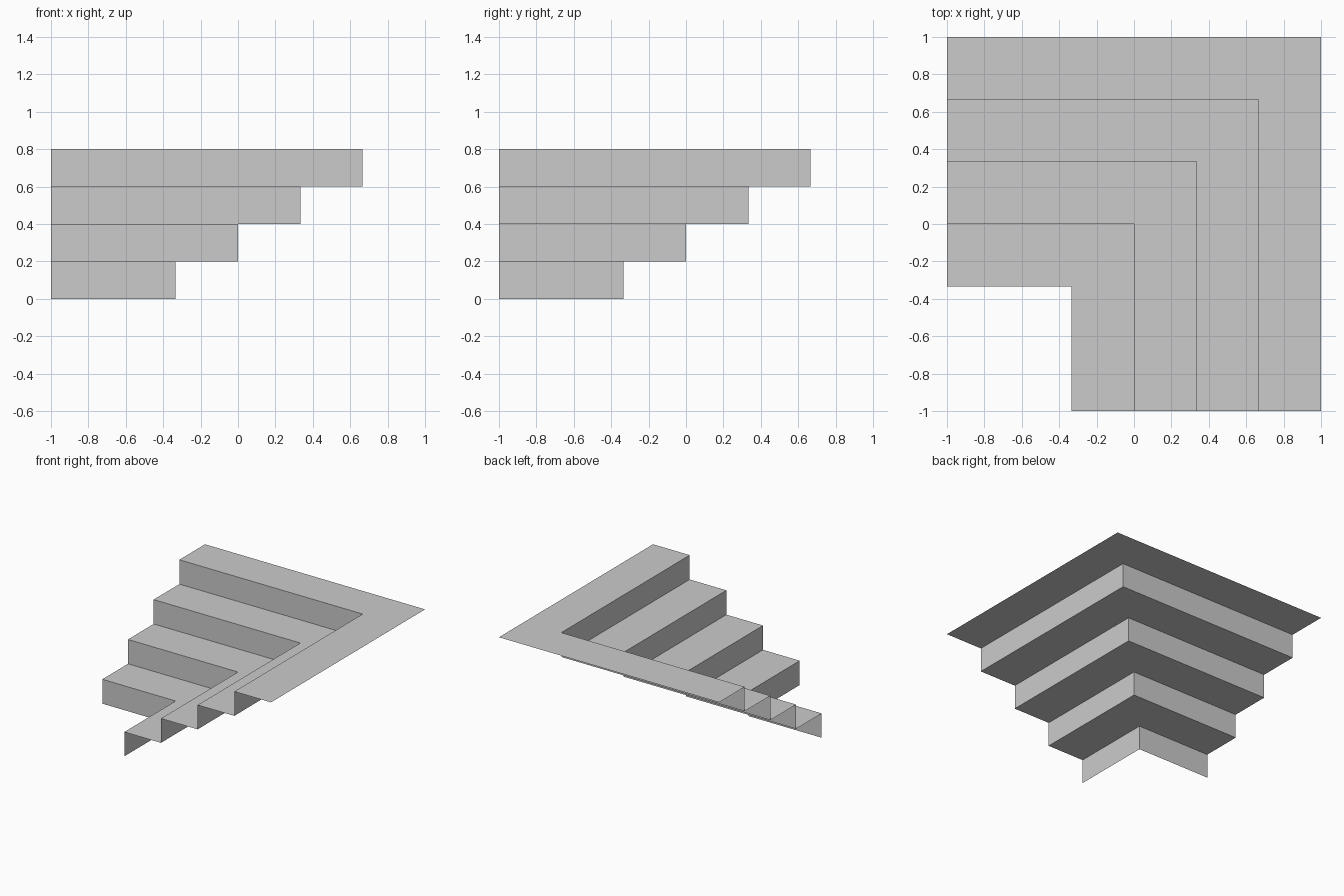
import bpy
import bmesh

cube = bpy.data.objects.get("Cube")
if cube:
    bpy.data.objects.remove(cube, do_unlink=True)

STEPS, RISE, RUN = 4, 0.2, 1 / 3

# Plain grey material
grey = bpy.data.materials.new("plain_grey")
grey.use_nodes = True
colour = (0.6, 0.6, 0.6, 1)
grey.diffuse_color = colour
grey.node_tree.nodes["Principled BSDF"].inputs["Base Color"].default_value = colour

# Stair profile as (offset, height): riser then tread for each step
profile = [(-RUN, 0)]
for i in range(STEPS):
    z = (i + 1) * RISE
    profile += [((i - 1) * RUN, z), (i * RUN, z)]

# Sweep the profile around the mitred corner as an open sheet
bm = bmesh.new()
rows = [[bm.verts.new((x, y, z)) for x, y in ((-1, c), (c, c), (c, -1))]
        for c, z in profile]
for low, high in zip(rows, rows[1:]):
    for k in range(2):
        bm.faces.new((low[k], low[k + 1], high[k + 1], high[k]))

mesh = bpy.data.meshes.new("corner_stairs")
bm.to_mesh(mesh)
bm.free()
mesh.materials.append(grey)
stairs = bpy.data.objects.new("corner_stairs", mesh)
bpy.context.collection.objects.link(stairs)
